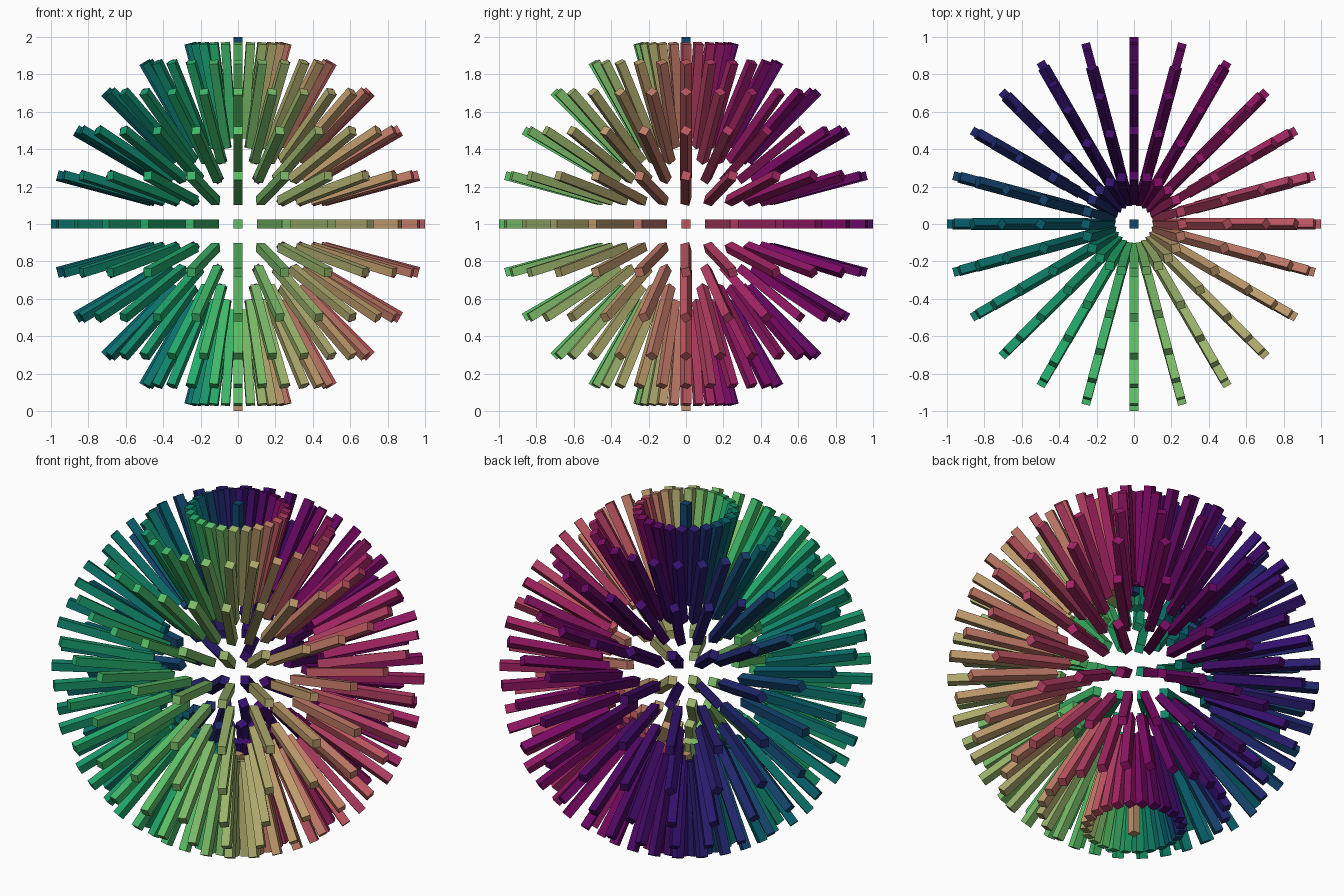
import bpy, bmesh, math
from mathutils import Vector, Matrix

if "Cube" in bpy.data.objects:
    bpy.data.objects.remove(bpy.data.objects["Cube"])

STEP = math.radians(15)
R_IN, R_OUT, W = 0.48, 1.0, 0.047
CENTRE = Vector((0, 0, 1))
FRONT = Vector((0, -1, 0))


def add_spoke(bm, d):
    """Square bar along direction d, swung from the front axis by the shortest turn."""
    if (d + FRONT).length < 1e-4:
        rot = Matrix.Rotation(math.pi, 4, 'Z')
    else:
        rot = FRONT.rotation_difference(d).to_matrix().to_4x4()
    mat = (Matrix.Translation(CENTRE) @ rot
           @ Matrix.Translation(FRONT * (R_IN + R_OUT) / 2)
           @ Matrix.Diagonal((W, R_OUT - R_IN, W, 1)))
    bmesh.ops.create_cube(bm, size=1, matrix=mat)


def make_part(name, directions, rgb):
    bm = bmesh.new()
    for d in directions:
        add_spoke(bm, d)
    me = bpy.data.meshes.new(name)
    bm.to_mesh(me)
    bm.free()
    m = bpy.data.materials.new(name + "_paint")
    m.diffuse_color = [c ** 2.2 for c in rgb] + [1]
    m.use_nodes = True
    m.node_tree.nodes["Principled BSDF"].inputs["Base Color"].default_value = m.diffuse_color
    me.materials.append(m)
    bpy.context.collection.objects.link(bpy.data.objects.new(name, me))


# Colour wheel, every 30 degrees from the front (-y) round through +x
WHEEL = [(.36, .75, .40), (.60, .70, .42), (.74, .60, .42), (.74, .34, .38),
         (.64, .16, .39), (.48, .07, .39), (.31, .06, .38), (.21, .09, .42),
         (.14, .17, .42), (.06, .37, .42), (.09, .52, .42), (.15, .67, .42)]


def wheel_colour(i):
    a, b = WHEEL[i // 2], WHEEL[(i // 2 + 1) % 12]
    t = (i % 2) / 2
    return [p + (q - p) * t for p, q in zip(a, b)]


# Fans of eleven spokes, one per meridian
for i in range(24):
    a = i * STEP
    dirs = [Vector((math.sin(a) * math.cos(k * STEP),
                    -math.cos(a) * math.cos(k * STEP),
                    math.sin(k * STEP))) for k in range(-5, 6)]
    make_part(f"spoke_fan_{i + 1:02d}", dirs, wheel_colour(i))

# Single spokes at the poles
make_part("top_spoke", [Vector((0, 0, 1))], (.10, .27, .42))
make_part("bottom_spoke", [Vector((0, 0, -1))], (.74, .57, .42))
